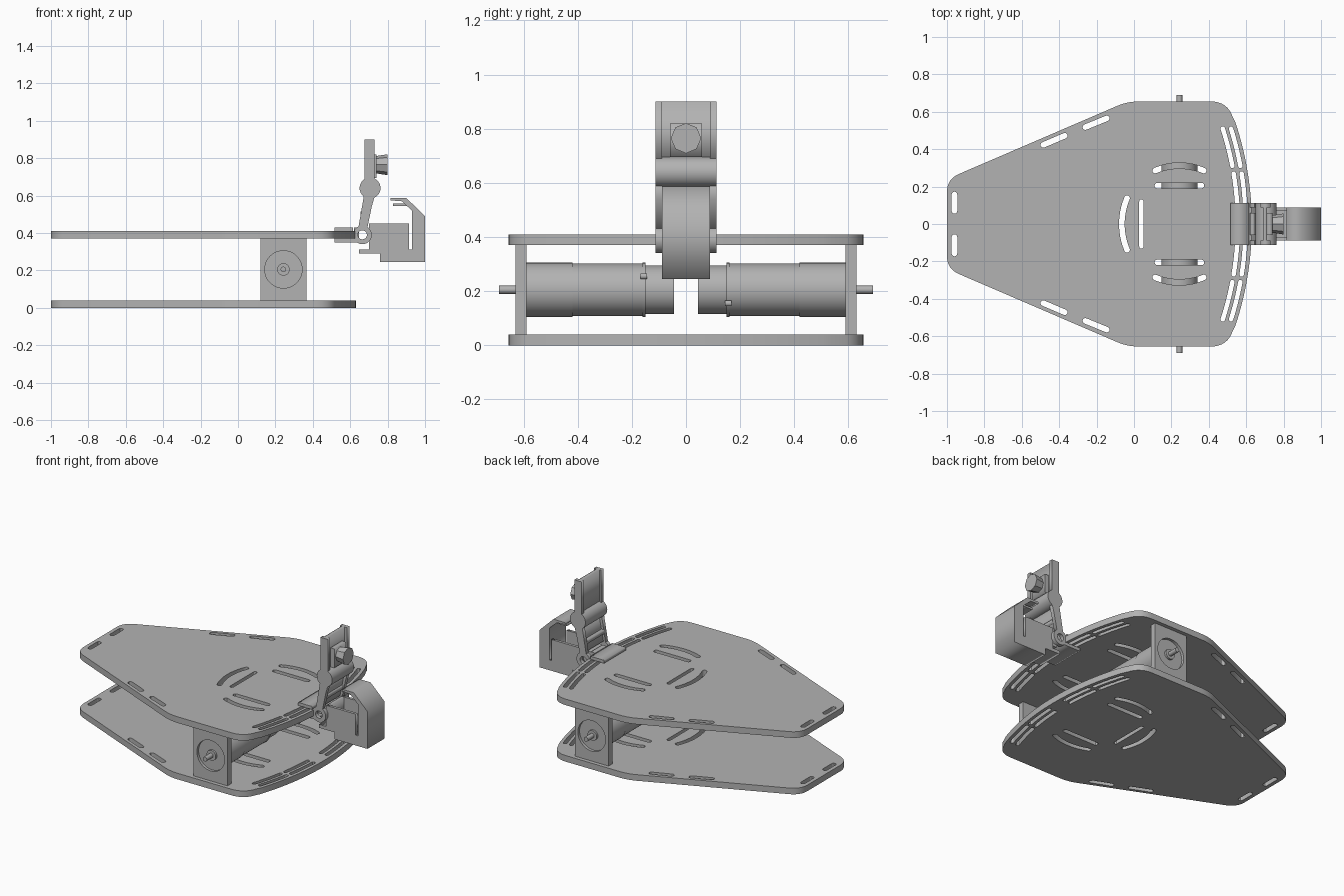
import bpy, bmesh, math
from mathutils import Matrix, Vector

if "Cube" in bpy.data.objects:
    bpy.data.objects.remove(bpy.data.objects["Cube"])

grey = bpy.data.materials.new("grey")
grey.diffuse_color = (0.45, 0.45, 0.45, 1)
grey.use_nodes = True
grey.node_tree.nodes["Principled BSDF"].inputs["Base Color"].default_value = grey.diffuse_color
TOP = Matrix.Identity(4)
SIDE = Matrix.Rotation(math.pi / 2, 4, 'X')     # profile drawn in x-z, extruded along y


def finish(name, bm, smooth=True):
    bmesh.ops.remove_doubles(bm, verts=bm.verts, dist=1e-5)
    bmesh.ops.recalc_face_normals(bm, faces=bm.faces)
    me = bpy.data.meshes.new(name)
    bm.to_mesh(me)
    bm.free()
    me.materials.append(grey)
    ob = bpy.data.objects.new(name, me)
    bpy.context.collection.objects.link(ob)
    bpy.ops.object.select_all(action='DESELECT')
    ob.select_set(True)
    bpy.context.view_layer.objects.active = ob
    if smooth:
        bpy.ops.object.shade_smooth_by_angle(angle=math.radians(30))
    return ob


def extrude(name, loops, lo, hi, frame=SIDE, smooth=True):
    """Extrude an outline (first loop) with holes (other loops) from lo to hi."""
    cu = bpy.data.curves.new(name + "_outline", 'CURVE')
    cu.dimensions = '2D'
    cu.fill_mode = 'BOTH'
    cu.extrude = (hi - lo) / 2
    for loop in loops:
        sp = cu.splines.new('POLY')
        sp.points.add(len(loop) - 1)
        for p, (a, b) in zip(sp.points, loop):
            p.co = (a, b, 0, 1)
        sp.use_cyclic_u = True
    tmp = bpy.data.objects.new(name + "_outline", cu)
    bpy.context.collection.objects.link(tmp)
    dg = bpy.context.evaluated_depsgraph_get()
    me = bpy.data.meshes.new_from_object(tmp.evaluated_get(dg))
    bm = bmesh.new()
    bm.from_mesh(me)
    bpy.data.objects.remove(tmp)
    bpy.data.curves.remove(cu)
    bpy.data.meshes.remove(me)
    axis = Vector((0, 0, 1)) if frame is TOP else Vector((0, 1, 0))
    bm.transform(Matrix.Translation(axis * (lo + hi) / 2) @ frame)
    return finish(name, bm, smooth)


def box(name, x0, x1, y0, y1, z0, z1):
    return extrude(name, [[(x0, z0), (x1, z0), (x1, z1), (x0, z1)]], y0, y1, smooth=False)


def circle(cx, cy, r, n=40):
    return [(cx + r * math.cos(2 * math.pi * i / n), cy + r * math.sin(2 * math.pi * i / n))
            for i in range(n)]


def arc(cx, cy, r, a0, a1, n=14):
    return [(cx + r * math.cos(a0 + (a1 - a0) * i / n), cy + r * math.sin(a0 + (a1 - a0) * i / n))
            for i in range(n + 1)]


def slot(path, w=0.03):
    """Round-ended slot following a path."""
    pts = [Vector(p) for p in path]
    out = []
    for line in (pts, pts[::-1]):
        for i, p in enumerate(line):
            d = (line[min(i + 1, len(line) - 1)] - line[max(i - 1, 0)]).normalized()
            side = Vector((d.y, -d.x)) * w / 2
            out.append(tuple(p + side))
        for k in range(1, 6):
            t = math.pi * k / 6
            out.append(tuple(p + side * math.cos(t) + d * math.sin(t) * w / 2))
    return out


def fillet(a, b, c, trim, n=8):
    a, b, c = Vector(a), Vector(b), Vector(c)
    p, q = b + (a - b).normalized() * trim, b + (c - b).normalized() * trim
    return [tuple(p * (1 - t) ** 2 + b * 2 * t * (1 - t) + q * t * t)
            for t in [i / n for i in range(n + 1)]]


def lathe(name, profile, frame, n=48):
    """Revolve (distance, radius) pairs about the frame's local z axis."""
    bm = bmesh.new()
    vs = [bm.verts.new((r, 0, d)) for d, r in profile]
    es = [bm.edges.new(e) for e in zip(vs, vs[1:])]
    bmesh.ops.spin(bm, geom=vs + es, cent=(0, 0, 0), axis=(0, 0, 1),
                   angle=2 * math.pi, steps=n)
    bm.transform(frame)
    return finish(name, bm)


# Chassis outline: narrow tail, wide shoulders, bowed nose
CX, R = -1.10, 1.73
shoulder = (0.501, 0.655)
half = fillet((-1, 0), (-1, 0.24), (-0.035, 0.655), 0.07)
half += fillet((-1, 0.24), (-0.035, 0.655), shoulder, 0.06)
half += fillet((-0.035, 0.655), shoulder, (0.535, 0.55), 0.09)
half += arc(CX, 0, R, math.asin(0.54 / R), 0, 16)
outline = half + [(x, -y) for x, y in half[-2::-1]]

# Slots in both chassis plates
paired = [slot([(-0.96, 0.07), (-0.96, 0.158)]),
          slot([(-0.485, 0.423), (-0.37, 0.472)]),
          slot([(-0.26, 0.518), (-0.145, 0.565)]),
          slot([(0.125, 0.205), (0.36, 0.205)]),
          slot(arc(0.243, -0.02, 0.332, math.radians(113), math.radians(67)))]
for r in (1.655, 1.697):
    for y0, y1 in ((0.07, 0.27), (0.31, 0.51)):
        paired.append(slot(arc(CX, 0, r, math.asin(y0 / r), math.asin(y1 / r)), 0.024))
holes = paired + [[(x, -y) for x, y in s] for s in paired]
holes.append(slot([(0.04, -0.12), (0.04, 0.12)], 0.024))
holes.append(slot(arc(0.29, 0, 0.355, math.radians(157), math.radians(203))))
for name, z in (("lower_plate", 0.0), ("upper_plate", 0.37)):
    extrude(name, [outline] + holes, z, z + 0.04, TOP)

# Motors with shafts, held in upright brackets
MX, MZ = 0.243, 0.205
motor = [(0.045, 0), (0.045, 0.09), (0.15, 0.09), (0.15, 0.1), (0.16, 0.1), (0.16, 0.097),
         (0.42, 0.097), (0.42, 0.1), (0.612, 0.1), (0.612, 0.033), (0.625, 0.033),
         (0.625, 0.015), (0.69, 0.015), (0.69, 0)]
for tag, s in (("front", -1), ("back", 1)):
    turn = Matrix.Rotation(-s * math.pi / 2, 4, 'X')
    lathe(tag + "_motor", motor, Matrix.Translation((MX, 0, MZ)) @ turn)
    lo, hi = sorted((s * 0.59, s * 0.63))
    extrude(tag + "_motor_bracket",
            [[(0.12, 0.04), (0.365, 0.04), (0.365, 0.37), (0.12, 0.37)],
             circle(MX, MZ, 0.1, 48)], lo, hi)
    lo, hi = sorted((s * 0.145, s * 0.168))
    zc = MZ - s * 0.05
    box(tag + "_motor_tab", MX + 0.07, MX + 0.098, lo, hi, zc - 0.01, zc + 0.01)

# Clamp gripping the nose of the upper plate
W = 0.113
box("clamp_lower_jaw", 0.515, 0.65, -W, W, 0.35, 0.37)
box("clamp_upper_jaw", 0.515, 0.615, -W, W, 0.41, 0.43)

# Hinged arm: cheeks, rungs and barrels
for tag, lo, hi in (("front", -W, -0.088), ("back", 0.088, W)):
    extrude(tag + "_lower_hinge", [circle(0.665, 0.39, 0.05), circle(0.665, 0.39, 0.024)], lo, hi)
    extrude(tag + "_arm_cheek", [[(0.643, 0.425), (0.69, 0.42), (0.715, 0.54), (0.735, 0.61),
                                  (0.675, 0.61)]], lo, hi, smooth=False)
    box(tag + "_mast_cheek", 0.677, 0.73, lo, hi, 0.66, 0.90)
box("clamp_hinge_block", 0.62, 0.648, -0.06, 0.06, 0.36, 0.43)
extrude("lower_hinge_knuckle", [circle(0.665, 0.39, 0.042), circle(0.665, 0.39, 0.024)], -0.06, 0.06)
extrude("arm_panel", [[(0.66, 0.44), (0.678, 0.44), (0.712, 0.61), (0.694, 0.61)]],
        -0.09, 0.09, smooth=False)
box("arm_rung", 0.655, 0.70, -0.09, 0.09, 0.49, 0.515)
extrude("upper_hinge", [circle(0.706, 0.64, 0.056)], -W, W)

# Mast panel with its locking knob
box("mast_panel", 0.69, 0.712, -0.09, 0.09, 0.66, 0.90)
box("mast_foot", 0.677, 0.73, -0.09, 0.09, 0.66, 0.685)
box("knob_mount", 0.71, 0.74, -0.06, 0.06, 0.695, 0.82)
lathe("knob", [(0.73, 0), (0.73, 0.045), (0.80, 0.056), (0.80, 0)],
      Matrix.Translation((0, 0, 0.765)) @ Matrix.Rotation(math.pi / 2, 4, 'Y'), 8)

# Front sensor housing: open cradle and angled cover
B = 0.088
box("cradle_floor", 0.648, 0.93, -B, B, 0.29, 0.312)
for tag, lo, hi in (("front", -B, -0.07), ("back", 0.07, B)):
    box(tag + "_cradle_wall", 0.70, 0.915, lo, hi, 0.312, 0.45)
box("cradle_core", 0.72, 0.90, -0.07, 0.07, 0.312, 0.36)
box("cradle_back", 0.70, 0.72, -0.07, 0.07, 0.312, 0.45)
extrude("cover", [[(0.76, 0.245), (1.0, 0.245), (1.0, 0.49), (0.9, 0.587), (0.815, 0.587),
                   (0.815, 0.574), (0.875, 0.57), (0.93, 0.52), (0.93, 0.29), (0.76, 0.29)]],
        -B, B, smooth=False)
box("cover_clip", 0.83, 0.905, -0.05, 0.05, 0.545, 0.558)
